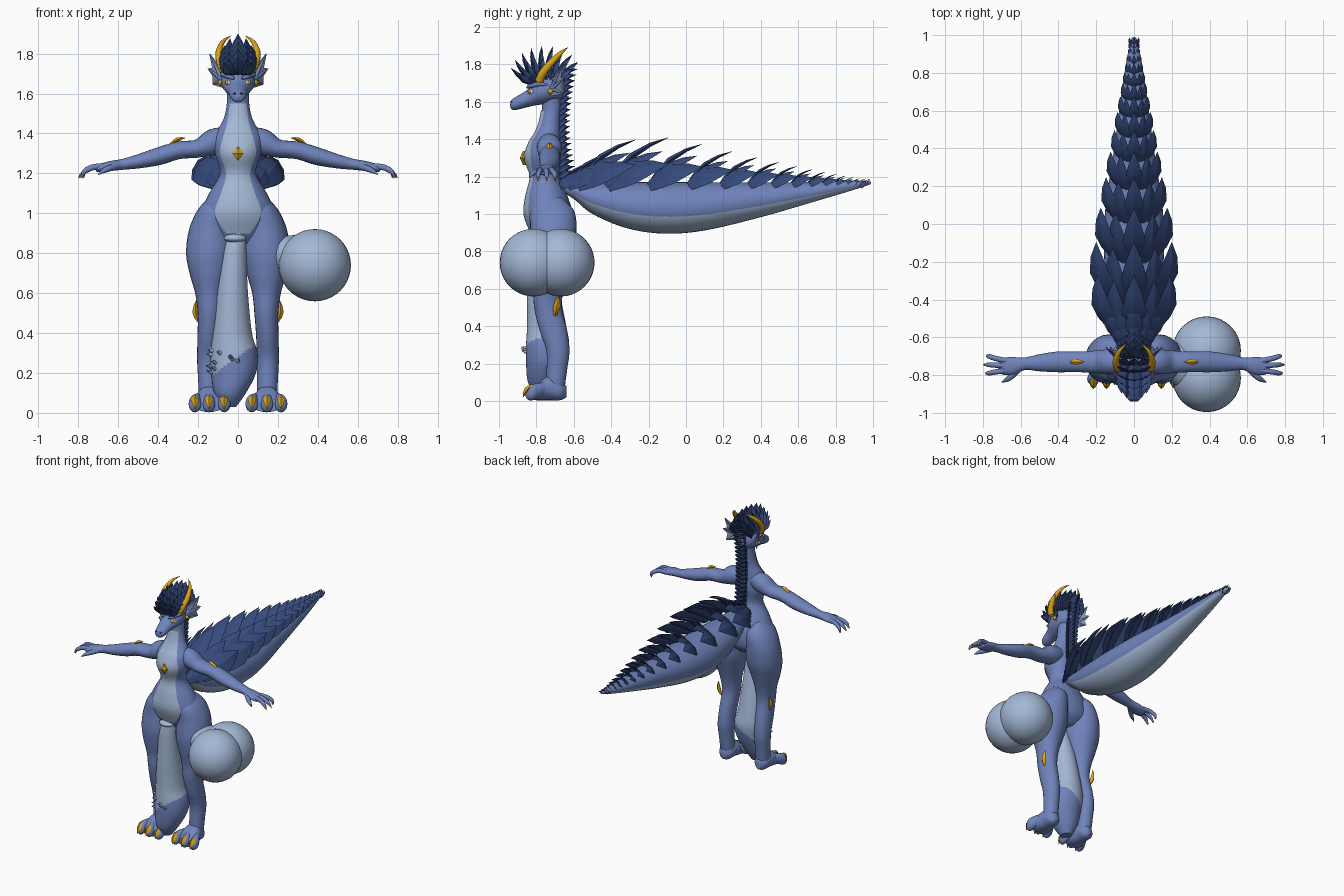
import bpy, bmesh, math, random
from mathutils import Vector, Matrix

random.seed(4)
if "Cube" in bpy.data.objects:
    bpy.data.objects.remove(bpy.data.objects["Cube"])


def material(name, rgb):
    m = bpy.data.materials.new(name)
    m.use_nodes = True
    m.diffuse_color = (*rgb, 1)
    node = m.node_tree.nodes["Principled BSDF"]
    node.inputs["Base Color"].default_value = (*rgb, 1)
    node.inputs["Roughness"].default_value = 0.7
    return m


MATS = [material("blue skin", (.16, .23, .5)), material("pale belly", (.37, .48, .67)),
        material("navy scales", (.036, .068, .2)), material("gold", (.7, .37, .008)),
        material("eye white", (.8, .82, .85)), material("grey membrane", (.24, .29, .4))]
BLUE, PALE, NAVY, GOLD, WHITE, GREY = range(6)
X, Y, Z = Vector((1, 0, 0)), Vector((0, 1, 0)), Vector((0, 0, 1))


def smooth(rows, steps):
    """Pass a Catmull-Rom curve through rows of numbers."""
    out = []
    for i in range(len(rows) - 1):
        quad = [rows[max(i - 1, 0)], rows[i], rows[i + 1], rows[min(i + 2, len(rows) - 1)]]
        for k in range(steps):
            t = k / steps
            out.append([.5 * (2 * b + (c - a) * t + (2*a - 5*b + 4*c - d) * t*t
                              + (3*b - a - 3*c + d) * t**3) for a, b, c, d in zip(*quad)])
    return out + [list(rows[-1])]


def loft(bm, rows, ref, mat=BLUE, sides=24, steps=5, axis=None, s=1, rule=None):
    """Skin ellipses (x, y, z, half width, half depth); s = -1 mirrors."""
    rows = smooth(rows, steps)
    pts = [Vector(r[:3]) for r in rows]
    rings = []
    for i, r in enumerate(rows):
        tan = axis or (pts[min(i + 1, len(pts) - 1)] - pts[max(i - 1, 0)]).normalized()
        side = tan.cross(ref).normalized()
        up = side.cross(tan)
        ring = []
        for k in range(sides):
            a = math.tau * k / sides
            p = pts[i] + side * max(r[3], .001) * math.cos(a) + up * max(r[4], .001) * math.sin(a)
            ring.append(bm.verts.new((p.x * s, p.y, p.z)))
        rings.append(ring)
    faces = [bm.faces.new(rings[0]), bm.faces.new(rings[-1])]
    for a, b in zip(rings, rings[1:]):
        faces += [bm.faces.new((a[k], a[(k+1) % sides], b[(k+1) % sides], b[k])) for k in range(sides)]
    for f in faces:
        f.material_index = rule(f.calc_center_median()) if rule else mat


def leaf(bm, base, tip, width, ref, mat=NAVY, thick=.25, s=1):
    """Keeled, pointed scale or claw."""
    base, tip = Vector(base), Vector(tip)
    bow = Vector(ref) * (tip - base).length * .1
    rows = []
    for t, w in ((0, .35), (.25, .85), (.48, 1), (.76, .6), (1, 0)):
        p = base.lerp(tip, t) + bow * math.sin(math.pi * t)
        rows.append((*p, w * width, w * width * thick))
    loft(bm, rows, Vector(ref), mat, 4, 1, s=s)


def ball(bm, centre, size, mat, turn=0):
    m = Matrix.Translation(centre) @ Matrix.Rotation(turn, 4, 'Z') @ Matrix.Diagonal((*size, 1))
    res = bmesh.ops.create_uvsphere(bm, u_segments=32, v_segments=20, radius=1, matrix=m)
    for v in res["verts"]:
        for f in v.link_faces:
            f.material_index = mat


def finish(name, bm, angle=50, closed=True):
    if closed:
        bmesh.ops.recalc_face_normals(bm, faces=bm.faces)
    me = bpy.data.meshes.new(name)
    bm.to_mesh(me)
    bm.free()
    for m in MATS:
        me.materials.append(m)
    ob = bpy.data.objects.new(name, me)
    bpy.context.collection.objects.link(ob)
    bpy.ops.object.select_all(action='DESELECT')
    ob.select_set(True)
    bpy.context.view_layer.objects.active = ob
    bpy.ops.object.shade_smooth_by_angle(angle=math.radians(angle))


# Torso and neck: z, centre y, half width, half depth, belly panel half width
trunk = [(.84, -.73, .1, .06, .03), (.9, -.72, .17, .11, .06), (1, -.735, .185, .13, .115),
         (1.1, -.745, .145, .11, .085), (1.2, -.755, .09, .078, .06), (1.3, -.765, .115, .098, .09),
         (1.38, -.755, .12, .085, .075), (1.43, -.74, .095, .07, .06), (1.48, -.73, .07, .058, .05),
         (1.55, -.72, .056, .052, .042), (1.64, -.715, .055, .05, .03)]
bm = bmesh.new()
loft(bm, [(0, y, z, a, b) for z, y, a, b, w in trunk], Y, axis=Z, sides=40)
finish("torso", bm)

# Belly panel: thin sheet following the front of the torso
bm = bmesh.new()
grid = []
for z, y, a, b, w in smooth(trunk[1:-1], 5):
    xs = [w * k / 8 for k in range(-8, 9)]
    grid.append([bm.verts.new((x, y - b * math.sqrt(1 - (x / a) ** 2) - .004, z)) for x in xs])
for a, b in zip(grid, grid[1:]):
    for k in range(16):
        bm.faces.new((a[k], a[k+1], b[k+1], b[k])).material_index = PALE
finish("belly_panel", bm, closed=False)

# Head with snout, eyes and cheek studs
bm = bmesh.new()
loft(bm, [(0, -.64, 1.67, .02, .02), (0, -.67, 1.67, .065, .06), (0, -.74, 1.665, .086, .075),
          (0, -.80, 1.648, .076, .066), (0, -.85, 1.617, .05, .046), (0, -.9, 1.595, .042, .037),
          (0, -.93, 1.585, .03, .027), (0, -.94, 1.583, .008, .008)], Z, axis=-Y)
for s in (1, -1):
    loft(bm, [(.02, -.85, 1.675, .005, .005), (.045, -.83, 1.685, .014, .012),
              (.075, -.78, 1.695, .012, .012), (.085, -.74, 1.69, .004, .004)], Z, sides=10, s=s)
    ball(bm, (s * .052, -.832, 1.655), (.019, .009, .014), WHITE, s * .8)
    ball(bm, (s * .056, -.838, 1.655), (.009, .007, .011), GOLD, s * .8)
    ball(bm, (s * .087, -.725, 1.655), (.014, .014, .014), GOLD)
    ball(bm, (s * .016, -.932, 1.6), (.008, .008, .005), NAVY)
finish("head", bm)

# Finned ears: membrane sheet with ribs
bm = bmesh.new()
for s in (1, -1):
    root = Vector((.078, -.72, 1.67))
    tips = [(.142, -.66, 1.8), (.15, -.65, 1.725), (.125, -.65, 1.645)]
    edge = [(.08, -.71, 1.725), tips[0], (.128, -.67, 1.73), tips[1], (.125, -.67, 1.685), tips[2], (.08, -.72, 1.63)]
    for n in (-.002, .002):
        vs = [bm.verts.new((s * (p[0] + n), p[1] + n, p[2])) for p in [root] + edge]
        for i in range(1, len(vs) - 1):
            bm.faces.new((vs[0], vs[i], vs[i+1])).material_index = GREY
    for t in tips:
        loft(bm, [(*root, .014, .012), (*t, .002, .002)], Y, sides=8, steps=2, s=s)
finish("ears", bm)

# Horns
bm = bmesh.new()
for s in (1, -1):
    loft(bm, [(.07, -.785, 1.71, .022, .02), (.088, -.765, 1.755, .021, .02), (.095, -.72, 1.81, .018, .017),
              (.075, -.67, 1.86, .011, .01), (.035, -.632, 1.89, .001, .001)], X, GOLD, 12, s=s)
finish("horns", bm)

# Crest of leaf scales
bm = bmesh.new()
for k in range(9):
    a = math.radians(168 - k * 18)
    tip = (0, -.75 - .19 * math.cos(math.pi - a), 1.73 + .15 * math.sin(a) + .02)
    base = (0, -.74 + .07 * math.cos(a), 1.69 + .03 * math.sin(a))
    ref = Vector((0, -math.sin(a), math.cos(a)))
    leaf(bm, base, tip, .042, ref, thick=.35)
    for s in (1, -1):
        for x, f in ((.04, .88), (.066, .68)):
            p = Vector(base).lerp(Vector(tip), f)
            leaf(bm, (x * .8, base[1], base[2]), (x, p.y, p.z), .034, ref + X * .6, thick=.35, s=s)
finish("crest", bm, 25)

# Spines down the neck and back
bm = bmesh.new()
for k in range(20):
    t = k / 19
    z = 1.74 - .58 * t
    y = -.665 - .015 * math.sin(t * math.pi)
    reach = .085 - .025 * math.sin(t * math.pi)
    leaf(bm, (0, y - .02, z - .02), (0, y + reach, z + .035), .026, (0, -.4, 1), thick=.5)
    for s in (1, -1):
        leaf(bm, (.01, y - .02, z - .03), (.04, y + reach * .7, z + .01), .02, (.5, .5, .5), thick=.4, s=s)
finish("back_spines", bm, 25)

# Tail with pale underside
bm = bmesh.new()
tail = [(-.69, 1.165, 1.135, .03), (-.6, 1.17, 1.08, .08), (-.5, 1.17, 1.0, .11), (-.32, 1.17, .925, .145),
        (-.12, 1.17, .895, .16), (.1, 1.17, .912, .15), (.4, 1.168, .983, .105), (.7, 1.172, 1.07, .065),
        (.9, 1.178, 1.13, .033), (.99, 1.172, 1.16, .008)]
centre = smooth(tail, 12)


def tail_colour(c):
    y, top, low, w = min(centre, key=lambda r: abs(r[0] - c.y))
    return PALE if c.z < (top + low) / 2 - .16 * (top - low) else BLUE


loft(bm, [(0, y, (a + b) / 2, w, (a - b) / 2) for y, a, b, w in tail], Z, axis=Y, sides=36, rule=tail_colour)
finish("tail", bm)

# Tail scales, shrinking toward the tip
bm = bmesh.new()
y = -.57
while y < .99:
    f = max(.1, min((y + .75) / .5, (1.05 - y) / 1.1, 1))
    h, length = .235 * f ** 1.2 + .008, .31 * f + .02
    leaf(bm, (0, y - length, 1.15), (0, y, 1.165 + h), .065 * f + .004, (0, -.5, .9))
    for s in (1, -1):
        for out, rise, w, back in ((.55, .7, .06, .03), (1, .42, .075, 0)):
            leaf(bm, (.11 * f * out, y - length * .95 - back * f, 1.14),
                 (.195 * f * out + .005, y - back * f, 1.165 + h * rise), w * f + .004, (.75 * out, -.2, .7), s=s)
    y += length * .55
finish("tail_scales", bm, 25)

# Arms, hands and elbow spikes
bm = bmesh.new()
for s in (1, -1):
    loft(bm, [(.03, -.735, 1.385, .05, .05), (.12, -.73, 1.358, .066, .066), (.2, -.73, 1.325, .06, .046),
              (.3, -.73, 1.315, .054, .044), (.4, -.73, 1.285, .055, .044), (.5, -.735, 1.26, .045, .035),
              (.58, -.74, 1.245, .033, .027), (.64, -.75, 1.237, .047, .025), (.7, -.755, 1.225, .042, .019),
              (.715, -.755, 1.22, .015, .01)], Z, s=s)
    for root, tip in ((-.725, -.7), (-.75, -.745), (-.775, -.79)):
        end = .8 - abs(tip + .755) * .5
        loft(bm, [(.67, root, 1.235, .016, .015), (.73, (root + tip) / 2, 1.23, .015, .014),
                  (.77, tip, 1.208, .012, .012), (end, tip, 1.18, .003, .003)], Y, sides=12, s=s)
        leaf(bm, (.777, tip, 1.205), (end + .003, tip, 1.175), .007, X, GOLD, .8, s)
    loft(bm, [(.61, -.77, 1.235, .016, .016), (.66, -.815, 1.22, .015, .015), (.7, -.838, 1.195, .003, .003)],
         Z, sides=12, s=s)
    leaf(bm, (.34, -.73, 1.345), (.265, -.73, 1.378), .016, (0, 0, 1), GOLD, .7, s)
finish("arms", bm)

# Legs, feet, toe claws and knee spikes
bm = bmesh.new()
for s in (1, -1):
    loft(bm, [(.105, -.72, 1.09, .03, .05), (.115, -.715, 1.02, .085, .115), (.135, -.71, .92, .11, .125),
              (.14, -.72, .8, .12, .125), (.143, -.73, .7, .1, .105), (.143, -.735, .6, .072, .082),
              (.142, -.738, .5, .06, .074), (.147, -.71, .38, .056, .074), (.15, -.685, .27, .055, .062),
              (.148, -.69, .17, .052, .055), (.145, -.7, .06, .05, .05)], Y, axis=Z, s=s)
    loft(bm, [(.145, -.64, .05, .02, .03), (.145, -.67, .055, .05, .05), (.145, -.73, .07, .062, .066),
              (.145, -.79, .05, .08, .046), (.145, -.825, .035, .07, .03)], Z, axis=-Y, s=s)
    for x in (.07, .145, .215):
        loft(bm, [(x * .7 + .043, -.75, .07, .02, .03), (x, -.81, .05, .031, .042),
                  (x, -.84, .037, .026, .033), (x, -.857, .03, .005, .008)], Z, axis=-Y, sides=16, s=s)
        leaf(bm, (x, -.82, .085), (x, -.872, .02), .019, (0, -.7, .7), GOLD, .8, s)
    leaf(bm, (.198, -.7, .455), (.208, -.68, .565), .019, (1, 0, 0), GOLD, .8, s)
finish("legs", bm)

# Hanging column with sloped blue lower end and a spiny patch
bm = bmesh.new()
loft(bm, [(0, -.79, .9, .04, .04), (-.02, -.785, .8, .062, .06), (-.03, -.765, .6, .08, .085),
          (-.03, -.745, .4, .1, .105), (-.02, -.74, .3, .118, .115), (-.022, -.75, .2, .112, .105),
          (-.04, -.765, .1, .08, .08), (-.045, -.765, .03, .035, .04)],
     Y, axis=Z, sides=40, steps=8, rule=lambda c: BLUE if c.z < .28 + .7 * c.x else PALE)
ball(bm, (-.015, -.815, .875), (.055, .04, .022), PALE)
for k in range(14):
    a = math.radians(random.uniform(165, 290))
    z = .2 + .13 * (k / 13)
    d = Vector((math.cos(a), math.sin(a), .3))
    p = Vector((-.02, -.745, z)) + Vector((d.x * .11, d.y * .105, 0))
    loft(bm, [(*p, .013, .013), (*(p + d * .032), .001, .001)], Z, PALE if k > 5 else BLUE, 8, 1)
finish("hanging_column", bm)

# Twin rounded masses at the left hip
bm = bmesh.new()
for y in (-.815, -.67):
    ball(bm, (.385, y, .74), (.181, .181, .181), PALE)
loft(bm, [(.14, -.74, .83, .03, .03), (.17, -.74, .825, .065, .06), (.24, -.74, .795, .13, .105),
          (.32, -.74, .76, .17, .15), (.38, -.74, .745, .15, .15)], Z, PALE, 32)
finish("twin_masses", bm)

# Faceted chest gem
bm = bmesh.new()
loft(bm, [(0, -.855, 1.3, .028, .037), (0, -.872, 1.3, .028, .037), (0, -.888, 1.3, .001, .001)],
     Z, GOLD, 4, 1, axis=-Y)
finish("chest_gem", bm, 20)
